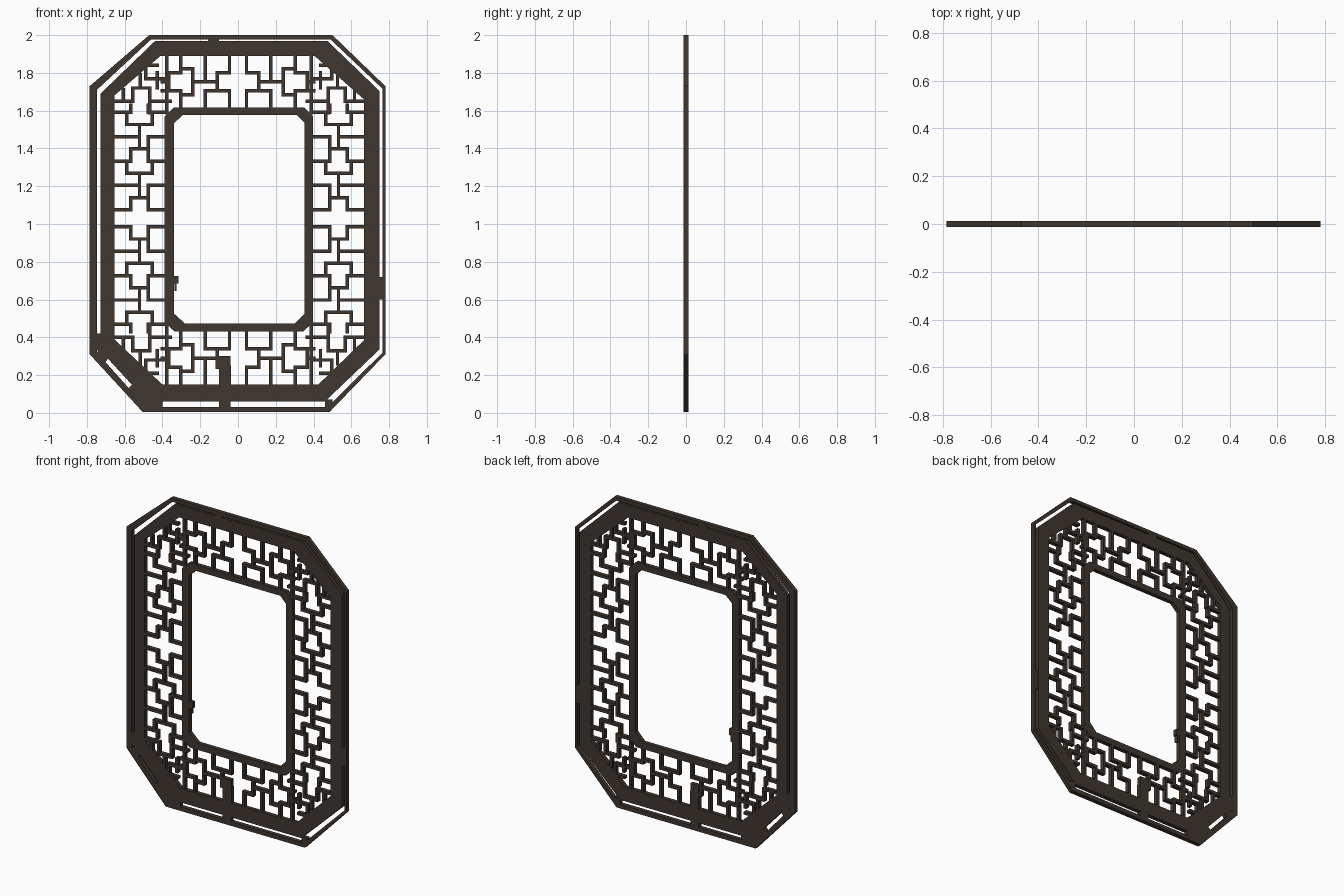
import bpy, bmesh

if "Cube" in bpy.data.objects:
    bpy.data.objects.remove(bpy.data.objects["Cube"])

T = 0.0135  # half thickness of the flat panel

mat = bpy.data.materials.new("dark_brown")
mat.diffuse_color = (0.05, 0.037, 0.028, 1)
mat.use_nodes = True
mat.node_tree.nodes["Principled BSDF"].inputs["Base Color"].default_value = mat.diffuse_color


def finish(name, bm):
    bmesh.ops.recalc_face_normals(bm, faces=bm.faces)
    me = bpy.data.meshes.new(name)
    bm.to_mesh(me)
    bm.free()
    me.materials.append(mat)
    ob = bpy.data.objects.new(name, me)
    bpy.context.collection.objects.link(ob)


def prism(bm, pts):
    f = [bm.verts.new((x, -T, z)) for x, z in pts]
    b = [bm.verts.new((x, T, z)) for x, z in pts]
    bm.faces.new(f)
    bm.faces.new(b[::-1])
    n = len(pts)
    for i in range(n):
        j = (i + 1) % n
        bm.faces.new((f[i], b[i], b[j], f[j]))


def ring(name, outer, inner):
    bm = bmesh.new()
    L = [[bm.verts.new((x, y, z)) for x, z in p]
         for p, y in ((outer, -T), (outer, T), (inner, T), (inner, -T))]
    n = len(outer)
    for k in range(4):
        a, b = L[k], L[(k + 1) % 4]
        for i in range(n):
            j = (i + 1) % n
            bm.faces.new((a[i], a[j], b[j], b[i]))
    finish(name, bm)


def bar(bm, x0, z0, x1, z1, w=0.009):
    xa, xb = min(x0, x1) - w, max(x0, x1) + w
    za, zb = min(z0, z1) - w, max(z0, z1) + w
    prism(bm, [(xa, za), (xb, za), (xb, zb), (xa, zb)])


# Outer rim, main band and inner band (octagons, starting top left, clockwise)
ring("outer_rim",
     [(-.47, 2), (.50, 2), (.78, 1.73), (.78, .31), (.485, .005), (-.505, .005), (-.785, .31), (-.785, 1.73)],
     [(-.46, 1.977), (.49, 1.977), (.766, 1.715), (.766, .32), (.475, .032), (-.49, .032), (-.747, .32), (-.747, 1.71)])
ring("main_band",
     [(-.44, 1.968), (.475, 1.968), (.748, 1.705), (.748, .335), (.46, .06), (-.48, .06), (-.728, .33), (-.728, 1.69)],
     [(-.41, 1.89), (.405, 1.89), (.667, 1.66), (.667, .385), (.425, .15), (-.40, .15), (-.655, .39), (-.655, 1.68)])
ring("inner_band",
     [(-.34, 1.617), (.35, 1.617), (.397, 1.57), (.397, .48), (.345, .43), (-.335, .43), (-.388, .48), (-.388, 1.57)],
     [(-.29, 1.578), (.31, 1.578), (.352, 1.535), (.352, .525), (.30, .472), (-.28, .472), (-.338, .525), (-.338, 1.535)])

# Solid bridges closing the slit between rim and band
bm = bmesh.new()
for x0, z0, x1, z1 in ((-.10, .01, -.04, .30), (-.50, .01, -.40, .09), (.46, .02, .50, .07),
                       (-.76, .33, -.70, .42), (.75, .60, .775, .72), (-.16, 1.96, -.10, 1.99)):
    prism(bm, [(x0, z0), (x1, z0), (x1, z1), (x0, z1)])
prism(bm, [(-.505, .01), (-.44, .07), (-.56, .15), (-.60, .11)])
prism(bm, [(-.765, .29), (-.72, .24), (-.68, .30), (-.72, .36)])
finish("slit_bridges", bm)

# Fret unit: u along the strip, v across it (0 = inner side, 4 = outer side)
UNIT = [(0, 4, 0, 2.7), (0, 2.7, 1, 2.7), (1, 2.7, 1, 1.3), (0, 0, 0, 1.3),
        (0, 1.3, 2, 1.3), (2, 1.3, 2, 0), (2, 4, 2, 2), (1, 2, 3, 2),
        (3, 1, 3, 3), (3, 3, 4, 3), (3, 1, 4, 1)]
C = 0.0645


def strip(name, centre, inner, outer, length, vertical):
    bm = bmesh.new()
    pv = (outer - inner) / 4
    for side in (-1, 1):
        for k in range(3):
            for u0, v0, u1, v1 in UNIT:
                a, b = [min((.7 + 4 * k + u) * C, length) for u in (u0, u1)]
                if a >= length:
                    continue
                a, b = centre + side * a, centre + side * b
                p, q = inner + v0 * pv, inner + v1 * pv
                bar(bm, *((p, a, q, b) if vertical else (a, p, b, q)))
    finish(name, bm)


strip("left_lattice", 1.03, -.388, -.655, .60, True)
strip("right_lattice", 1.03, .397, .667, .60, True)
strip("top_lattice", 0, 1.617, 1.89, .40, False)
strip("bottom_lattice", 0, .43, .15, .40, False)

# Corner frets: s outward in x, t outward in z, measured from the inner corner
CORNER = [(-.01, -.04, -.01, .27), (-.03, .02, .08, .02), (.08, -.04, .08, .09), (.08, .09, .17, .09),
          (.17, .09, .17, .02), (.17, .02, .27, .02), (.04, .09, .04, .17), (-.01, .14, .10, .14),
          (.10, .14, .10, .20), (.04, .21, .10, .21), (.13, .09, .13, .16), (.22, .02, .22, .08)]
bm = bmesh.new()
for cx, sx in ((-.388, -1), (.397, 1)):
    for cz, sz in ((1.63, 1), (.42, -1)):
        for s0, t0, s1, t1 in CORNER:
            bar(bm, cx + sx * s0, cz + sz * t0, cx + sx * s1, cz + sz * t1)
finish("corner_lattice", bm)

# Small twig on the lower left of the inner opening
bm = bmesh.new()
bar(bm, -.335, .69, -.32, .72, .005)
bar(bm, -.33, .65, -.33, .69, .005)
finish("inner_twig", bm)
